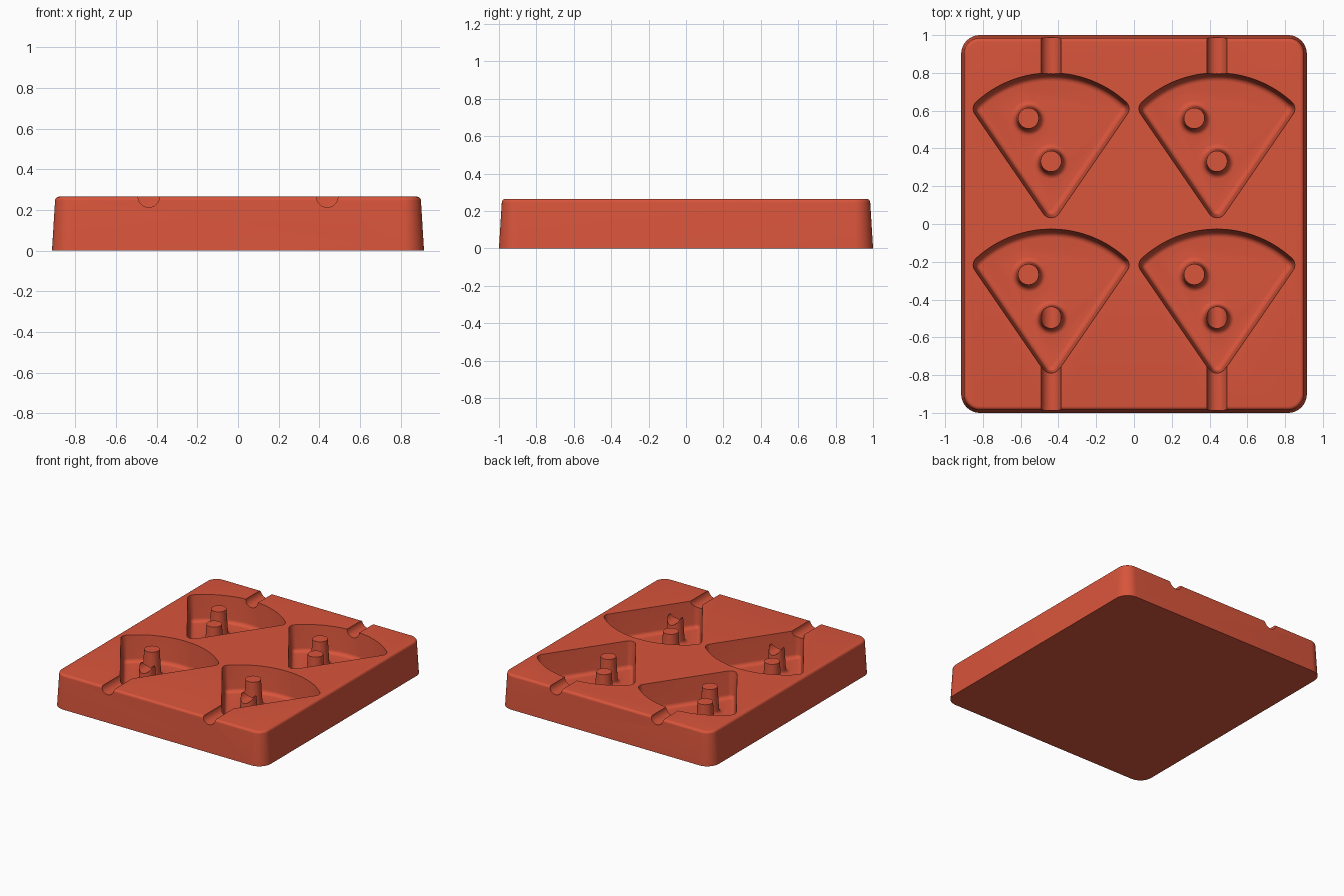
import bpy, bmesh
from math import sin, cos, pi, radians, atan2
from mathutils import Matrix

if "Cube" in bpy.data.objects:
    bpy.data.objects.remove(bpy.data.objects["Cube"], do_unlink=True)

HEIGHT, FLOOR, FILLET = 0.265, 0.06, 0.03
CAVITIES = [(x, y) for x in (-0.439, 0.439) for y in (0, -0.827)]

red = bpy.data.materials.new("red silicone")
red.use_nodes = True
colour = (0.69, 0.09, 0.044, 1)
red.diffuse_color = colour
red.node_tree.nodes["Principled BSDF"].inputs["Base Color"].default_value = colour


def arc(cx, cy, r, start, end, steps):
    """Points on a circle between two angles."""
    angles = [start + (end - start) * i / steps for i in range(steps + 1)]
    return [(cx + r * cos(a), cy + r * sin(a)) for a in angles]


def loft(bm, layers, outline, x=0, y=0):
    """Closed skin through the same outline at each (height, radius)."""
    rings = [[bm.verts.new((x + px, y + py, z)) for px, py in outline(r)]
             for z, r in layers]
    n = len(rings[0])
    for low, high in zip(rings, rings[1:]):
        for i in range(n):
            j = (i + 1) % n
            bm.faces.new((low[i], low[j], high[j], high[i]))
    bm.faces.new(rings[0][::-1])
    bm.faces.new(rings[-1])


def finish(name, bm):
    bmesh.ops.recalc_face_normals(bm, faces=bm.faces)
    mesh = bpy.data.meshes.new(name)
    bm.to_mesh(mesh)
    bm.free()
    mesh.materials.append(red)
    obj = bpy.data.objects.new(name, mesh)
    bpy.context.collection.objects.link(obj)
    return obj


def combine(target, other, operation):
    """Apply a boolean and remove the helper."""
    other.hide_render = True
    mod = target.modifiers.new(operation, 'BOOLEAN')
    mod.operation, mod.object, mod.solver = operation, other, 'EXACT'
    bpy.context.view_layer.objects.active = target
    bpy.ops.object.modifier_apply(modifier=mod.name)
    bpy.data.objects.remove(other, do_unlink=True)


def rounded_rectangle(r):
    points = []
    for i, (sx, sy) in enumerate([(1, 1), (-1, 1), (-1, -1), (1, -1)]):
        points += arc(sx * 0.815, sy * 0.9, r, i * pi / 2, (i + 1) * pi / 2, 12)
    return points


def wedge(r):
    """Rounded slice: point towards the front, curved crust at the back."""
    half, corner_y, tip_y, big, big_y = 0.3625, 0.61, 0.083, 0.539, 0.211
    side = atan2(half, corner_y - tip_y)
    crust = atan2(corner_y - big_y, half)
    points = arc(0, tip_y, r, pi + side, 2 * pi - side, 12)
    points += arc(half, corner_y, r, -side, crust, 10)
    points += arc(0, big_y, big + r, crust, pi - crust, 40)[1:-1]
    points += arc(-half, corner_y, r, pi - crust, pi + side, 10)
    return points


def circle(r):
    return arc(0, 0, r, 0, 2 * pi, 40)[:-1]


def fillet(radius, sign):
    """Quarter-round from floor to wall; sign +1 widens, -1 narrows upwards."""
    angles = [radians(a) for a in range(0, 91, 15)]
    return [(FLOOR + FILLET * (1 - cos(a)), radius + sign * FILLET * sin(a))
            for a in angles]


# Drafted block with a rounded top rim
bm = bmesh.new()
rim = [(HEIGHT - 0.02 + 0.02 * sin(radians(a)), 0.065 + 0.02 * cos(radians(a)))
       for a in range(0, 91, 15)]
loft(bm, [(0, 0.1)] + rim, rounded_rectangle)
mould = finish("mould_block", bm)

# Wedge cavities
bm = bmesh.new()
for x, y in CAVITIES:
    loft(bm, fillet(0.005, 1) + [(HEIGHT, 0.05), (HEIGHT + 0.05, 0.053)], wedge, x, y)
combine(mould, finish("cavity_cutter", bm), 'DIFFERENCE')

# Two tapered posts in each cavity
bm = bmesh.new()
for x, y in CAVITIES:
    for dx, dy in ((-0.12, 0.56), (0, 0.332)):
        loft(bm, [(FLOOR - 0.03, 0.095)] + fillet(0.095, -1) + [(HEIGHT - 0.002, 0.055)],
             circle, x + dx, y + dy)
combine(mould, finish("post", bm), 'UNION')

# Stick channels; the front ones also notch the posts in line with them
bm = bmesh.new()
for x in (-0.439, 0.439):
    for y0, y1 in ((-1.1, -0.35), (0.7, 1.1)):
        place = Matrix.Translation((x, (y0 + y1) / 2, HEIGHT)) @ Matrix.Rotation(pi / 2, 4, 'X')
        bmesh.ops.create_cone(bm, cap_ends=True, segments=40, radius1=0.0525,
                              radius2=0.0525, depth=y1 - y0, matrix=place)
combine(mould, finish("channel_cutter", bm), 'DIFFERENCE')

# Smooth walls with crisp edges
for obj in bpy.context.selected_objects:
    obj.select_set(False)
mould.select_set(True)
bpy.context.view_layer.objects.active = mould
bpy.ops.object.shade_smooth_by_angle(angle=radians(30))
